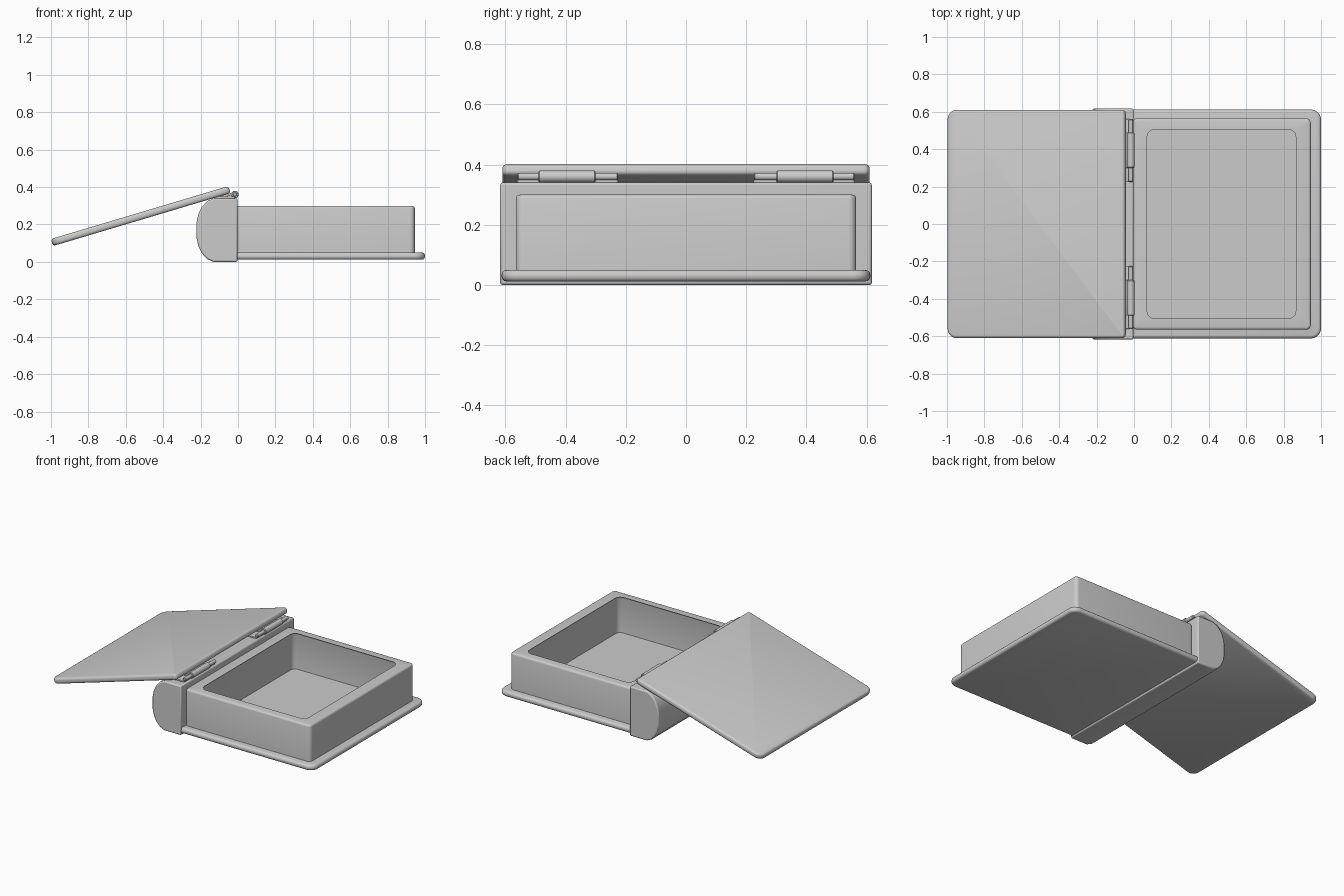
import bpy, bmesh, math

if "Cube" in bpy.data.objects:
    bpy.data.objects.remove(bpy.data.objects["Cube"])

def rounded_rect(x0, x1, y, rl, rr, n=6):
    """Outline symmetric in y; rl / rr are the left and right corner radii."""
    pts = []
    for cx, cy, r, a in ((x1 - rr, y - rr, rr, 0), (x0 + rl, y - rl, rl, 90),
                         (x0 + rl, -y + rl, rl, 180), (x1 - rr, -y + rr, rr, 270)):
        for i in range(n + 1):
            t = math.radians(a + 90 * i / n)
            pts.append((cx + r * math.cos(t), cy + r * math.sin(t)))
    return pts

def finish(bm, name):
    bmesh.ops.recalc_face_normals(bm, faces=bm.faces)
    me = bpy.data.meshes.new(name)
    bm.to_mesh(me)
    bm.free()
    ob = bpy.data.objects.new(name, me)
    bpy.context.collection.objects.link(ob)
    bpy.ops.object.select_all(action='DESELECT')
    ob.select_set(True)
    bpy.context.view_layer.objects.active = ob
    bpy.ops.object.shade_smooth_by_angle(angle=math.radians(35))
    return ob

def loft(name, loops):
    """Skin a stack of (x, y, z) loops and cap both ends."""
    bm = bmesh.new()
    rings = [[bm.verts.new(p) for p in lp] for lp in loops]
    for a, b in zip(rings, rings[1:]):
        for i in range(len(a)):
            j = (i + 1) % len(a)
            bm.faces.new((a[i], a[j], b[j], b[i]))
    bm.faces.new(rings[0])
    bm.faces.new(rings[-1])
    return finish(bm, name)

def level(x0, x1, y, rl, rr, z):
    return [(px, py, z) for px, py in rounded_rect(x0, x1, y, rl, rr)]

def plate(name, x0, x1, y, rl, rr, z0, z1, e):
    """Flat board with rounded corners and rounded rim of radius e."""
    loops = []
    for zc, angles in ((z0 + e, (-90, -60, -30, 0)), (z1 - e, (0, 30, 60, 90))):
        for a in angles:
            t = math.radians(a)
            d = e * (1 - math.cos(t))
            loops.append(level(x0 + d, x1 - d, y - d, rl - d, rr - d,
                               zc + e * math.sin(t)))
    return loft(name, loops)

def cylinder_y(name, x, z, r, y0, y1, e=0.004):
    loops = []
    for y, k in ((y0, r - e), (y0 + e, r), (y1 - e, r), (y1, r - e)):
        loops.append([(x + k * math.cos(i * math.tau / 20), y,
                       z + k * math.sin(i * math.tau / 20)) for i in range(20)])
    return loft(name, loops)

# Bottom cover board
plate("bottom_cover", -0.02, 1.0, 0.612, 0.02, 0.055, 0.012, 0.05, 0.016)

# Open tray: up the outside, over the rim, down the inside
X0, X1, Y = -0.008, 0.945, 0.565
loops = [level(X0, X1, Y, 0.025, 0.025, 0.04)]
for a in (0, 30, 60, 90):
    t = math.radians(a)
    d = 0.013 * (1 - math.cos(t))
    loops.append(level(X0 + d, X1 - d, Y - d, 0.025 - d, 0.025 - d,
                       0.287 + 0.013 * math.sin(t)))
for a in (90, 60, 30, 0):
    t = math.radians(a)
    d = 0.013 * (1 - math.cos(t))
    loops.append(level(0.07 - 0.013 + d, 0.865 + 0.013 - d, 0.505 + 0.013 - d,
                       0.04, 0.04, 0.287 + 0.013 * math.sin(t)))
loops.append(level(0.07, 0.865, 0.505, 0.03, 0.03, 0.055))
loft("tray", loops)

# Rounded book spine
half = [(-0.003, 0.16), (-0.003, 0.17), (-0.13, 0.17), (-0.165, 0.155),
        (-0.195, 0.122), (-0.212, 0.085), (-0.222, 0.04)]
profile = half[1:] + [(x, -z) for x, z in reversed(half[1:])]
spine = loft("spine", [[(x, y, 0.17 + z) for x, z in profile]
                       for y in (-0.617, 0.617)])
bev = spine.modifiers.new("soft_edges", 'BEVEL')
bev.width = 0.008
bev.segments = 2
bev.limit_method = 'ANGLE'
bev.angle_limit = math.radians(60)

# Opened lid, tilted back over the spine
lid = plate("lid", -0.495, 0.495, 0.61, 0.05, 0.02, -0.0195, 0.0195, 0.014)
TILT = math.radians(-16.6)
lid.location = (-0.52, 0, 0.245)
lid.rotation_euler = (0, TILT, 0)

# Two hinges: pin, knuckle, and a leaf for the spine and the lid
PX, PZ = -0.017, 0.36
for s, side in ((-1, "front"), (1, "back")):
    def span(a, b):
        return sorted((s * a, s * b))
    cylinder_y(side + "_hinge_pin", PX, PZ, 0.012, *span(0.225, 0.56))
    cylinder_y(side + "_hinge_knuckle", PX, PZ, 0.02, *span(0.30, 0.49))
    leaf = plate(side + "_spine_leaf", -0.11, 0.0, 0.168, 0.01, 0.01, -0.005, 0.005, 0.002)
    leaf.location = (PX, s * 0.3925, 0.344)
    leaf = plate(side + "_lid_leaf", -0.10, 0.0, 0.095, 0.01, 0.01, -0.006, 0.006, 0.002)
    leaf.location = (PX, s * 0.395, PZ + 0.008)
    leaf.rotation_euler = (0, TILT, 0)
